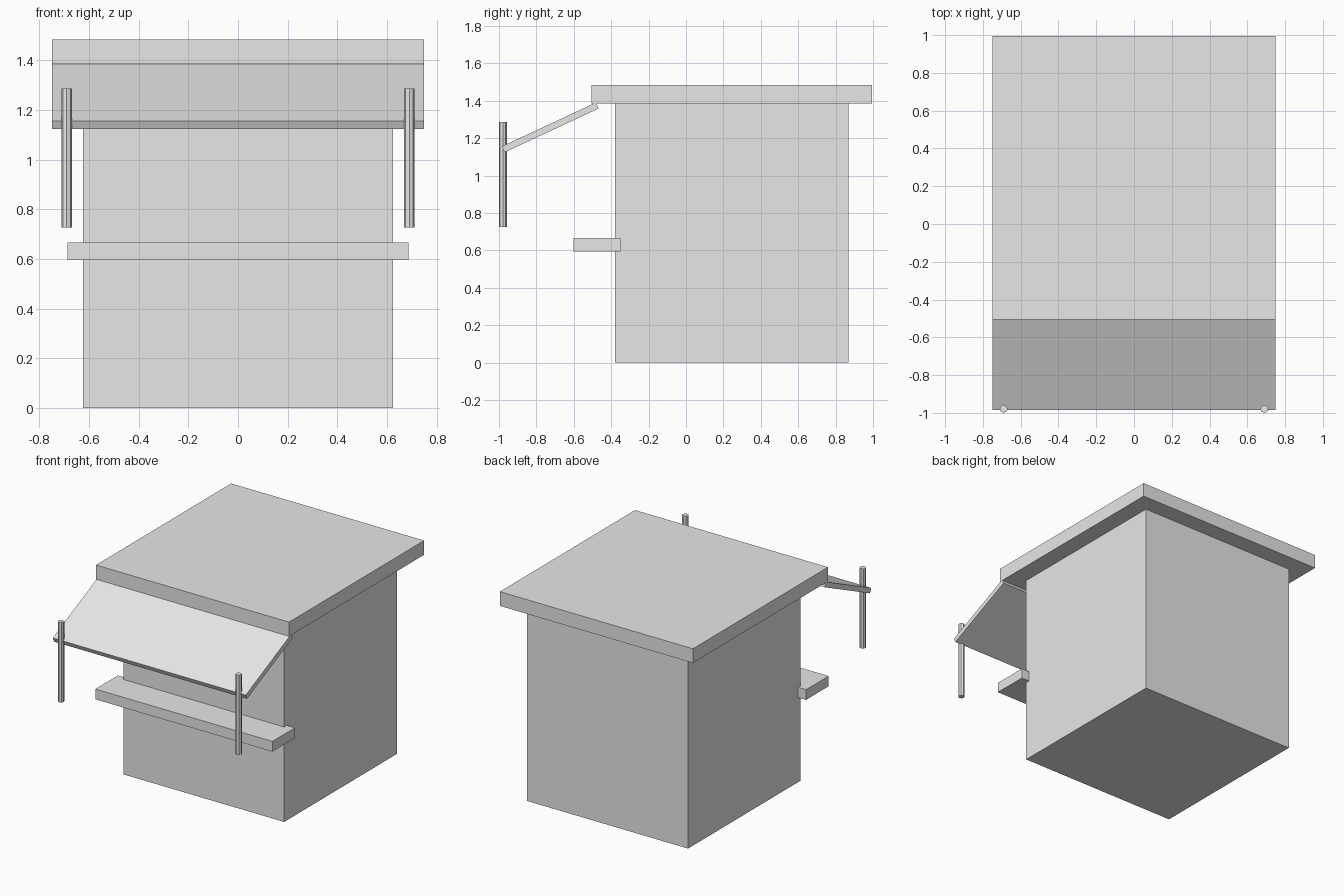
import bpy
import math

cube = bpy.data.objects.get("Cube")
if cube:
    bpy.data.objects.remove(cube, do_unlink=True)

# Single plain finish
grey = bpy.data.materials.new("light grey")
grey.use_nodes = True
grey.diffuse_color = (0.8, 0.8, 0.8, 1)
bsdf = next(n for n in grey.node_tree.nodes if n.type == 'BSDF_PRINCIPLED')
bsdf.inputs["Base Color"].default_value = (0.8, 0.8, 0.8, 1)


def finish(name):
    obj = bpy.context.object
    obj.name = name
    obj.data.materials.append(grey)
    return obj


def box(name, size, centre, tilt=0):
    bpy.ops.mesh.primitive_cube_add(size=1, location=centre, rotation=(tilt, 0, 0))
    obj = finish(name)
    obj.scale = size
    return obj


def post(name, x):
    bpy.ops.mesh.primitive_cylinder_add(vertices=8, radius=0.021, depth=0.56,
                                        location=(x, -0.979, 1.006))
    return finish(name)


# Booth body, flat roof and serving counter
box("booth_body", (1.25, 1.25, 1.385), (0, 0.245, 0.6925))
box("roof", (1.5, 1.5, 0.1), (0, 0.245, 1.435))
box("counter", (1.375, 0.25, 0.072), (0, -0.476, 0.631))

# Sloping awning below the front edge of the roof
box("awning", (1.5, 0.555, 0.035), (0, -0.726, 1.257), math.radians(25))

# Short posts through the awning's front corners
for side, x in (("left", 0.69), ("right", -0.69)):
    post(side + "_awning_post", x)
